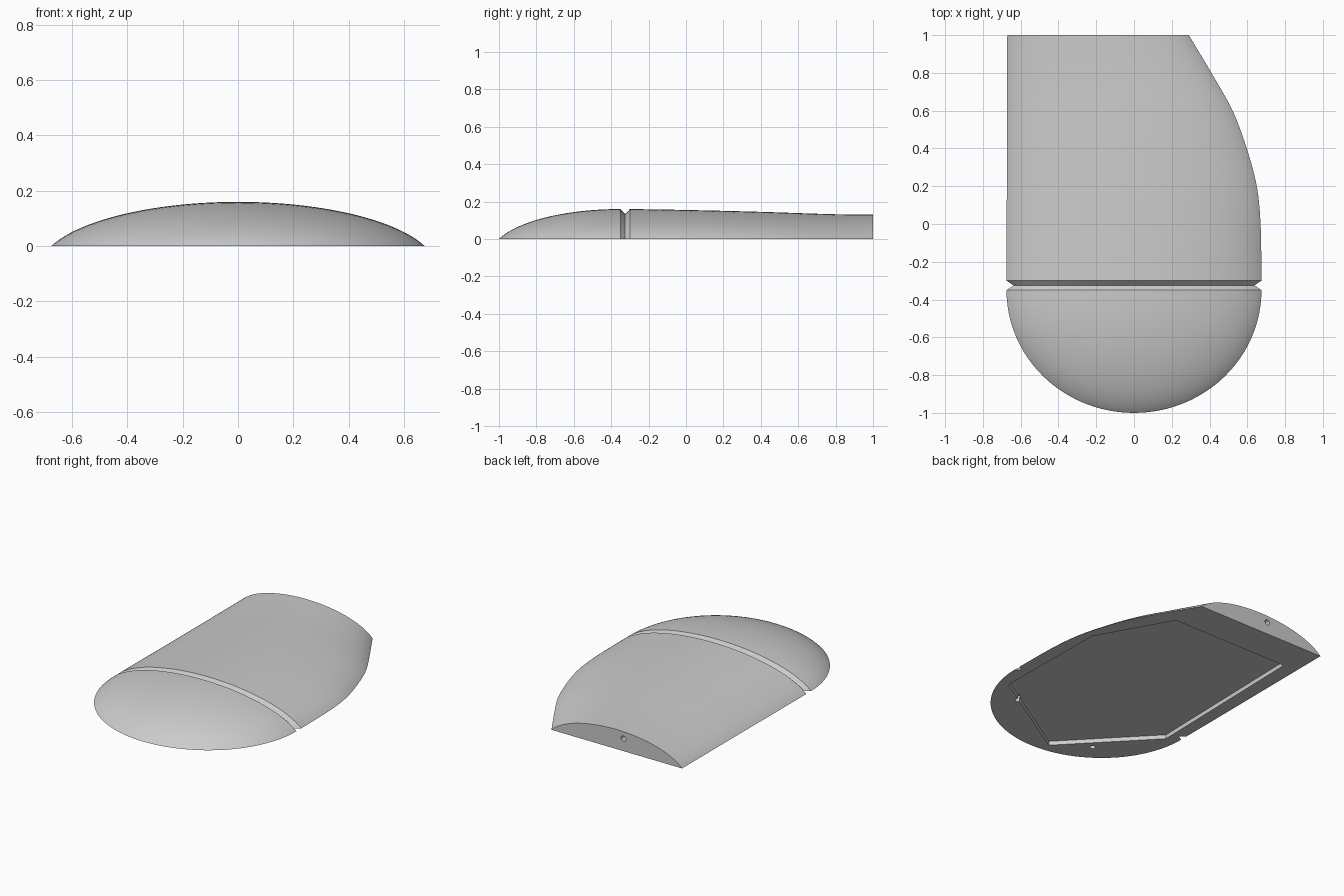
import bpy, bmesh
from math import sin, cos, pi, sqrt
from mathutils import Matrix, Vector

cube = bpy.data.objects.get("Cube")
if cube:
    bpy.data.objects.remove(cube)

grey = bpy.data.materials.new("light_grey")
grey.use_nodes = True
grey.diffuse_color = (0.6, 0.6, 0.6, 1)
grey.node_tree.nodes["Principled BSDF"].inputs["Base Color"].default_value = (0.6, 0.6, 0.6, 1)

ACROSS = 64
HALF, HEIGHT = 0.675, 0.16


def dome(r):
    """Height of the domed section, 1 at the middle and 0 at the rim."""
    k = 0.94
    rim = sqrt(1 - k * k)
    return (sqrt(1 - (k * min(r, 1)) ** 2) - rim) / (1 - rim)


def spline(points, y):
    """Smooth curve through (y, value) points."""
    pts = [points[0]] + points + [points[-1]]
    for a, b, c, d in zip(pts, pts[1:], pts[2:], pts[3:]):
        if y <= c[0]:
            t = (y - b[0]) / (c[0] - b[0])
            span = c[0] - b[0]
            m0 = (c[1] - a[1]) / (c[0] - a[0]) * span
            m1 = (d[1] - b[1]) / (d[0] - b[0]) * span
            return ((2*t**3 - 3*t*t + 1) * b[1] + (t**3 - 2*t*t + t) * m0
                    + (3*t*t - 2*t**3) * c[1] + (t**3 - t*t) * m1)
    return points[-1][1]


right_edge = [(-0.3, 0.675), (0, 0.67), (0.2, 0.65), (0.4, 0.597),
              (0.6, 0.522), (0.8, 0.41), (1, 0.29)]
top_line = [(-0.3, 0.16), (0, 0.155), (0.4, 0.145), (0.8, 0.132), (1, 0.13)]
params = [sin(pi / 2 * (2 * i / ACROSS - 1)) for i in range(ACROSS + 1)]


def section(y, left, right, height):
    mid, half = (left + right) / 2, (right - left) / 2
    return [(mid + half * u, y, height * dome(abs(u))) for u in params]


# Rows from the rounded nose, through the groove, to the cut back end
rows = []
for i in range(1, 25):
    d = cos(pi / 2 * i / 24)
    half = sqrt(1 - d * d)
    rows.append([(HALF * half * u, -0.35 - 0.65 * d,
                  HEIGHT * dome(sqrt((half * u) ** 2 + d * d))) for u in params])
rows.append(section(-0.325, -0.637, 0.637, 0.133))
for i in range(33):
    y = -0.3 + 1.3 * i / 32
    rows.append(section(y, -0.675 + 0.004 * i / 32, spline(right_edge, y), spline(top_line, y)))

bm = bmesh.new()
grid = [[bm.verts.new(p) for p in row] for row in rows]
nose = bm.verts.new((0, -1, 0))
for a, b in zip(grid, grid[1:]):
    for i in range(ACROSS):
        bm.faces.new((a[i], a[i + 1], b[i + 1], b[i]))
    bm.faces.new((a[0], b[0], b[-1], a[-1]))
for i in range(ACROSS):
    bm.faces.new((nose, grid[0][i + 1], grid[0][i]))
bm.faces.new((nose, grid[0][0], grid[0][-1]))
bm.faces.new(grid[-1])
bmesh.ops.recalc_face_normals(bm, faces=bm.faces)
mesh = bpy.data.meshes.new("shell")
bm.to_mesh(mesh)
bm.free()
shell = bpy.data.objects.new("shell", mesh)
bpy.context.collection.objects.link(shell)
mesh.materials.append(grey)


def cut(name, bm):
    """Subtract a closed helper mesh from the shell."""
    bmesh.ops.recalc_face_normals(bm, faces=bm.faces)
    me = bpy.data.meshes.new(name)
    bm.to_mesh(me)
    bm.free()
    me.materials.append(grey)
    tool = bpy.data.objects.new(name, me)
    bpy.context.collection.objects.link(tool)
    tool.hide_render = True
    mod = shell.modifiers.new(name, 'BOOLEAN')
    mod.operation, mod.solver, mod.object = 'DIFFERENCE', 'EXACT', tool
    bpy.context.view_layer.objects.active = shell
    bpy.ops.object.modifier_apply(modifier=name)
    bpy.data.objects.remove(tool)


# Shallow six-sided recess in the underside
bm = bmesh.new()
outline = [(0.30, 0.765), (-0.57, 0.765), (-0.595, -0.40),
           (-0.09, -0.93), (0.585, -0.515), (0.573, 0.28)]
base = bm.faces.new([bm.verts.new((x, y, -0.05)) for x, y in outline])
out = bmesh.ops.extrude_face_region(bm, geom=[base])
bmesh.ops.translate(bm, vec=(0, 0, 0.078),
                    verts=[v for v in out["geom"] if isinstance(v, bmesh.types.BMVert)])
cut("underside_recess", bm)

# Small blind holes: one in the back end, two under the nose
for name, spot, turn, depth in (("back_hole", (-0.24, 1, 0.083), pi / 2, 0.12),
                                ("nose_hole_right", (-0.314, -0.775, 0), 0, 0.08),
                                ("nose_hole_left", (0.418, -0.625, 0), 0, 0.08)):
    bm = bmesh.new()
    bmesh.ops.create_cone(bm, cap_ends=True, segments=20, radius1=0.018, radius2=0.018, depth=depth,
                          matrix=Matrix.Translation(Vector(spot)) @ Matrix.Rotation(turn, 4, 'X'))
    cut(name, bm)

# Smooth dome with crisp rims
bpy.ops.object.select_all(action='DESELECT')
shell.select_set(True)
bpy.context.view_layer.objects.active = shell
bpy.ops.object.shade_smooth_by_angle(angle=pi / 6)
